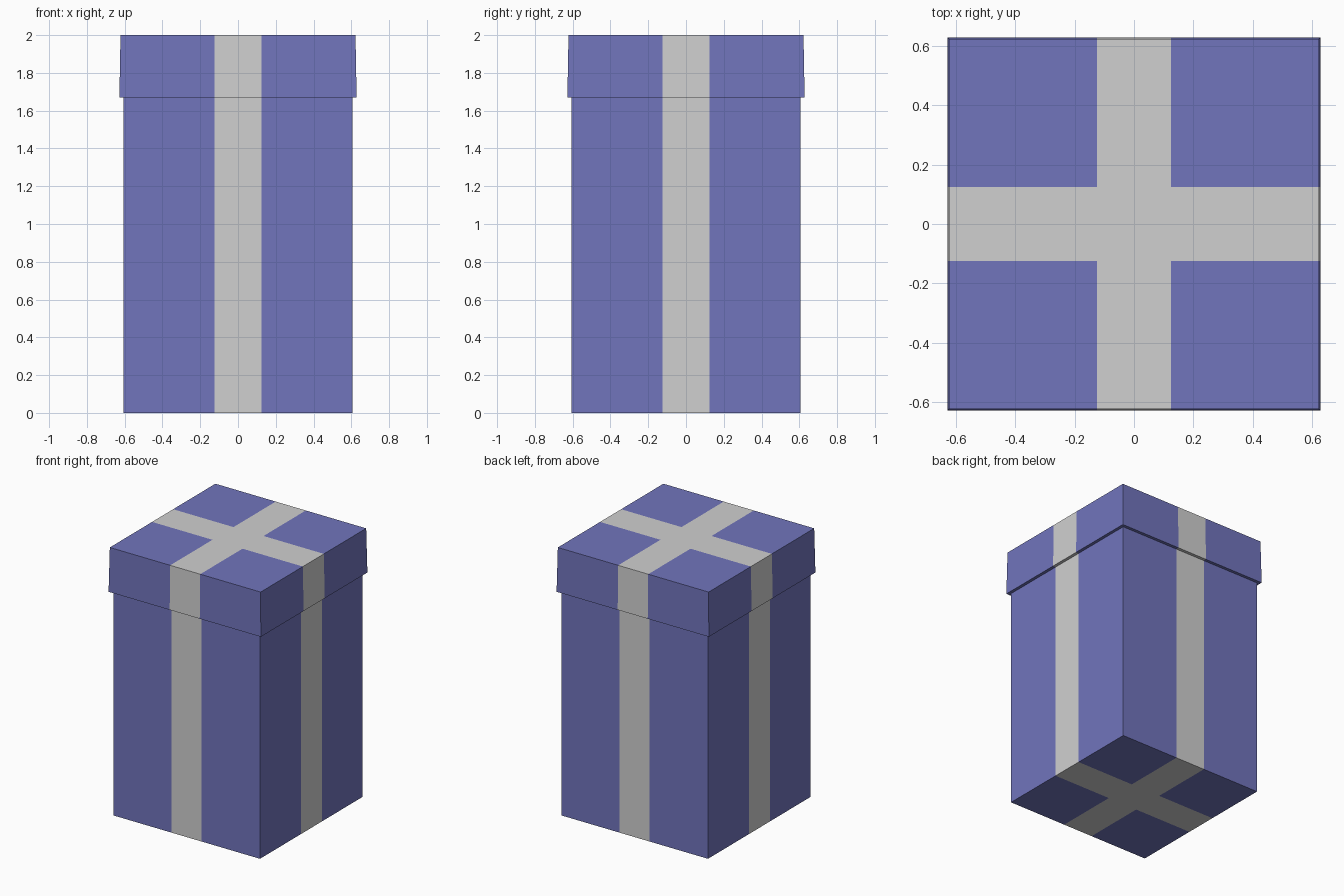
import bpy
import bmesh
from mathutils import Vector

old = bpy.data.objects.get("Cube")
if old:
    bpy.data.objects.remove(old, do_unlink=True)

RIBBON = 0.124  # half width of the ribbon


def make_material(name, colour):
    mat = bpy.data.materials.new(name)
    mat.use_nodes = True
    mat.diffuse_color = (*colour, 1)
    mat.node_tree.nodes["Principled BSDF"].inputs["Base Color"].default_value = (*colour, 1)
    return mat


paper = make_material("blue paper", (0.165, 0.177, 0.505))
ribbon = make_material("pale grey ribbon", (0.63, 0.63, 0.63))


def wrapped_box(name, bottom_half, top_half, z0, z1):
    """Square box, optionally tapered, with a ribbon band cut into every side."""
    bm = bmesh.new()
    bmesh.ops.create_cube(bm, size=2)
    for v in bm.verts:
        half, z = (top_half, z1) if v.co.z > 0 else (bottom_half, z0)
        v.co = (v.co.x * half, v.co.y * half, z)

    # Cut the ribbon edges
    for axis in (Vector((1, 0, 0)), Vector((0, 1, 0))):
        for side in (-RIBBON, RIBBON):
            bmesh.ops.bisect_plane(bm, geom=bm.verts[:] + bm.edges[:] + bm.faces[:],
                                   plane_co=axis * side, plane_no=axis)

    # Faces inside either band become ribbon
    for f in bm.faces:
        c = f.calc_center_median()
        f.material_index = int(min(abs(c.x), abs(c.y)) < RIBBON)

    bmesh.ops.recalc_face_normals(bm, faces=bm.faces[:])
    mesh = bpy.data.meshes.new(name)
    bm.to_mesh(mesh)
    bm.free()
    mesh.materials.append(paper)
    mesh.materials.append(ribbon)
    obj = bpy.data.objects.new(name, mesh)
    bpy.context.collection.objects.link(obj)
    return obj


# Tall box body and the slightly flared lid over it
wrapped_box("gift_box", 0.605, 0.605, 0, 1.69)
wrapped_box("gift_lid", 0.628, 0.622, 1.67, 2)
